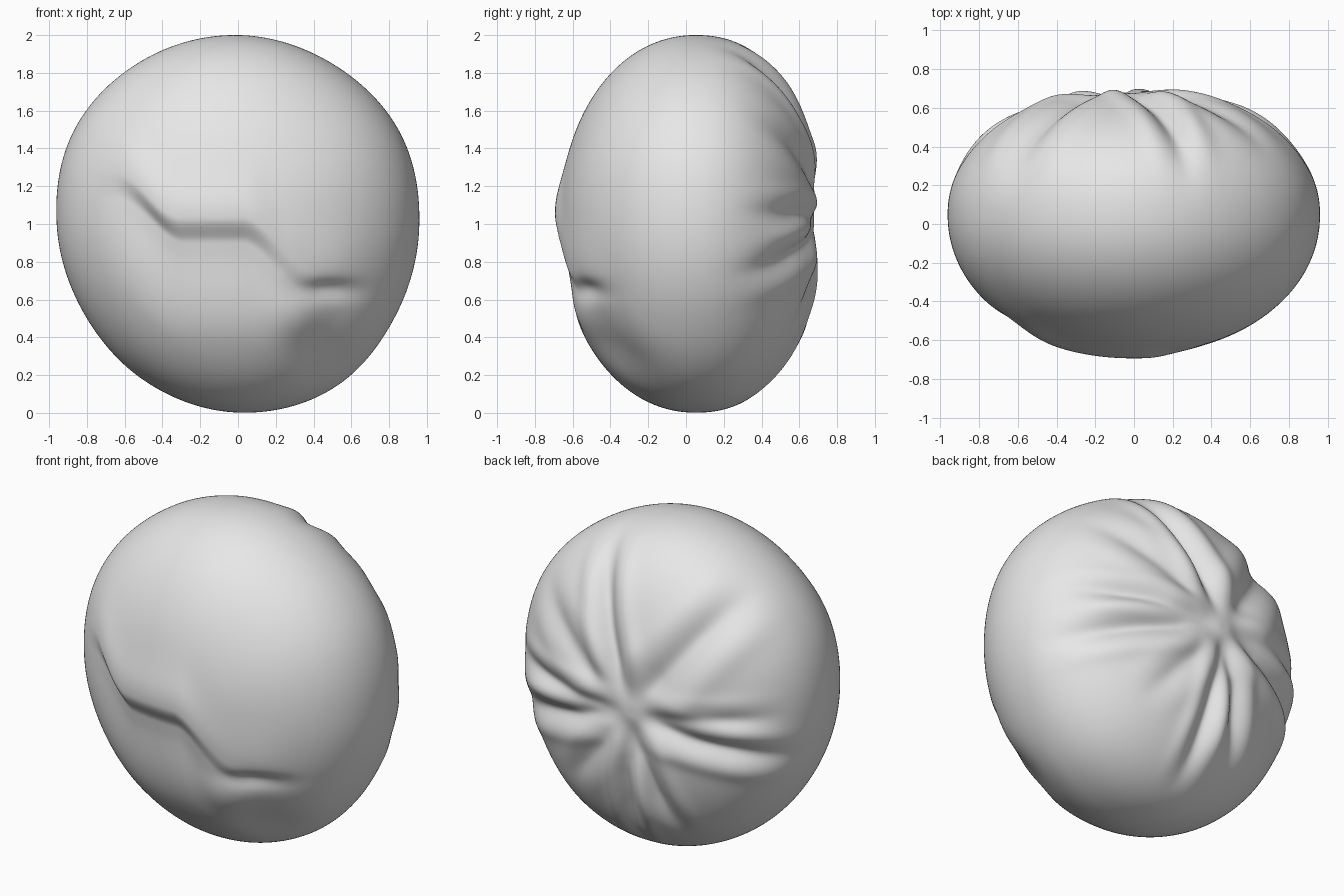
import bpy, bmesh, math
from mathutils import Vector

cube = bpy.data.objects.get("Cube")
if cube:
    bpy.data.objects.remove(cube, do_unlink=True)

# Outline radius every 30 degrees, counter-clockwise from +x
RIM = [.96, .985, .985, 1, 1.003, 1, .96, .943, .967, .998, 1.005, .965]
# Back creases run from the pucker to an end point: end x, end z, depth, width
PUCKER = Vector((-.1, 1.03))
CREASES = [(-.6, 1.72, .05, .085), (.25, 1.85, .065, .06), (.6, 1.5, .03, .07),
           (.78, 1.06, .035, .05), (.78, .77, .05, .06), (.35, .5, .02, .06),
           (.0, .2, .05, .05), (-.28, .35, .045, .055), (-.85, .83, .055, .06),
           (-.8, 1.08, .025, .05)]


def smooth(a, b, v):
    t = min(1, max(0, (v - a) / (b - a)))
    return t * t * (3 - 2 * t)


def bell(v, width):
    return math.exp(-(v / width) ** 2)


def rim_radius(deg):
    i, t = divmod((deg % 360) / 30, 1)
    p = [RIM[(int(i) + k) % 12] for k in (-1, 0, 1, 2)]
    return p[1] + .5 * t * (p[2] - p[0] + t * (2*p[0] - 5*p[1] + 4*p[2] - p[3]
                            + t * (3 * (p[1] - p[2]) + p[3] - p[0])))


def back_creases(x, z):
    """Valleys radiating from the pucker, with slightly puffed sides."""
    here = Vector((x, z)) - PUCKER
    push = -.02 * bell(here.length, .22)
    for ex, ez, depth, width in CREASES:
        line = Vector((ex, ez)) - PUCKER
        t = here.dot(line) / line.length_squared
        off = abs(here.cross(line)) / line.length
        reach = smooth(.02, .4, t) * (1 - smooth(.75, 1.2, t))
        push -= reach * depth * (bell(off, width) - .3 * bell(off - 2.2 * width, width))
    return push


def front_fold(x, z):
    """Soft overhanging step, with a bump and hollows beneath."""
    line = 1.22 - .24 * smooth(-.65, -.3, x) - .3 * smooth(.02, .42, x)
    d = z - line
    window = smooth(-.8, -.4, x) * (1 - .6 * smooth(.05, .25, x)) * (1 - smooth(.5, .75, x))
    step = smooth(.05, -.08, d) * (1 - smooth(.15, .6, -d))
    push = window * (.025 * bell(d - .1, .16) - .04 * step)
    push -= .03 * bell(x - .48, .16) * bell(z - .65, .06)
    push += .03 * bell(math.hypot(x - .3, z - .52), .15)
    return push - .03 * bell(math.hypot(x - .46, z - .3), .17)


def shape(n):
    # Base body: flattened rounded form, fuller at the back
    f = math.hypot(n.x, n.z)
    deg = math.degrees(math.atan2(n.z, n.x))
    upright = (n.z / f) ** 2 if f > 0 else 0
    half, power = (.65, 2.08 + .16 * upright) if n.y > 0 else (.72, 2.07)
    rho = ((abs(n.y) / half) ** power + f ** power) ** (-1 / power)
    r = rho * rim_radius(deg)
    p = Vector((n.x * r, .05 + n.y * rho, 1 + n.z * r))
    if n.y > 0:
        push = back_creases(p.x, p.z) * smooth(0, .35, n.y)
    else:
        push = front_fold(p.x, p.z) * smooth(0, .35, -n.y)
    return p + n * push


# Wrinkled round body
bm = bmesh.new()
bmesh.ops.create_icosphere(bm, subdivisions=7, radius=1)
for v in bm.verts:
    v.co = shape(v.co.normalized())

mesh = bpy.data.meshes.new("wrinkled_body")
bm.to_mesh(mesh)
bm.free()
mesh.polygons.foreach_set("use_smooth", [True] * len(mesh.polygons))
body = bpy.data.objects.new("wrinkled_body", mesh)
bpy.context.collection.objects.link(body)

grey = bpy.data.materials.new("light_grey")
grey.use_nodes = True
colour = (.8, .8, .8, 1)
grey.diffuse_color = colour
grey.node_tree.nodes["Principled BSDF"].inputs["Base Color"].default_value = colour
mesh.materials.append(grey)
